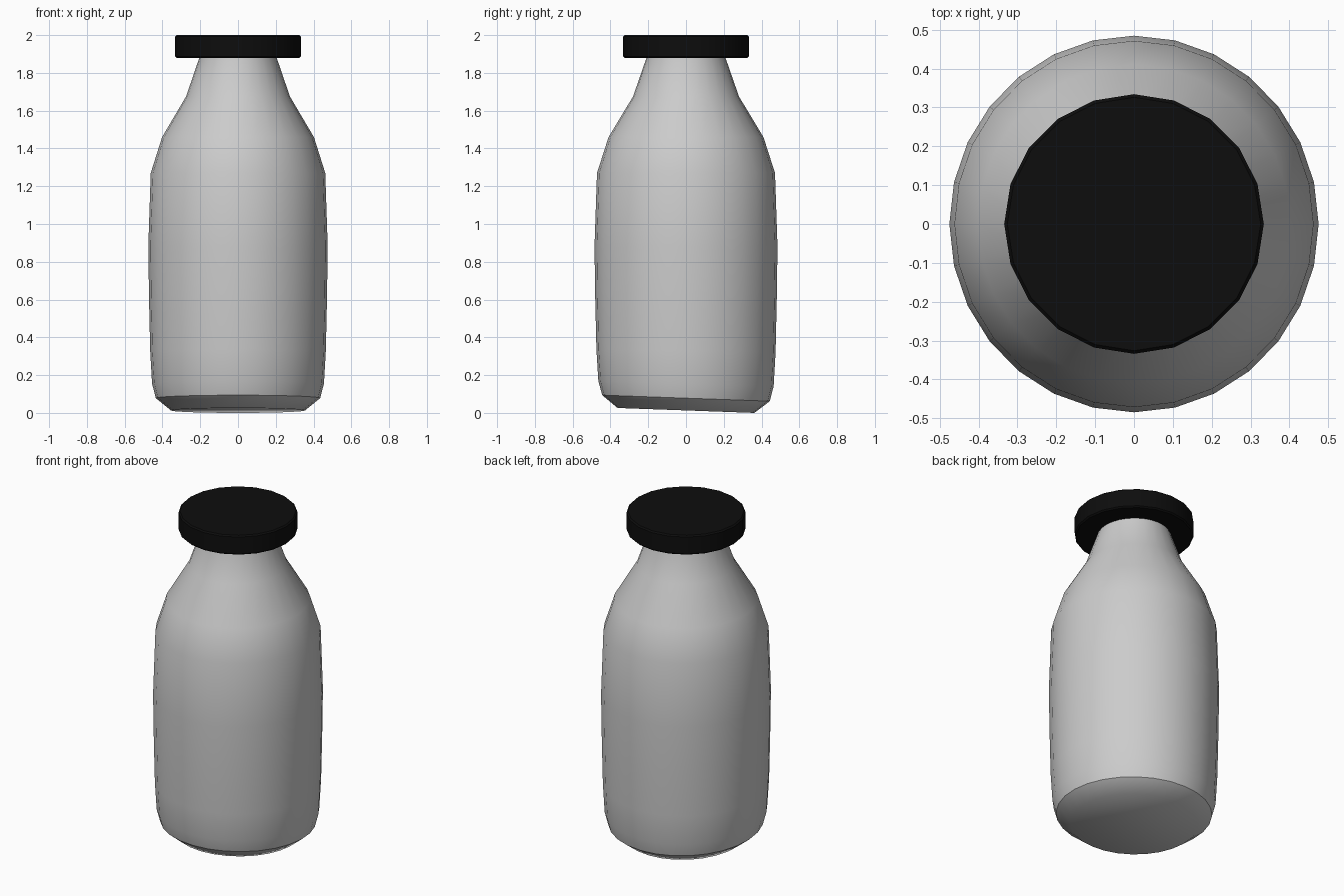
import bpy, bmesh, math

if "Cube" in bpy.data.objects:
    bpy.data.objects.remove(bpy.data.objects["Cube"])

# Lathe a (radius, z) profile into a closed solid; sharp_rings lists rings with a hard edge
def lathe(name, profile, sides, y_scale=1.0, tilt=0.0, tilt_top=0.4, sharp_rings=()):
    bm = bmesh.new()
    rings = []
    for r, z in profile:
        ring = []
        for i in range(sides):
            a = 2 * math.pi * i / sides
            x, y = r * math.cos(a), r * math.sin(a) * y_scale
            dz = -tilt * y * max(0.0, 1 - max(0.0, z - 0.08) / tilt_top)
            ring.append(bm.verts.new((x, y, z + dz)))
        rings.append(ring)
    for lo, hi in zip(rings, rings[1:]):
        for i in range(sides):
            j = (i + 1) % sides
            bm.faces.new((lo[i], lo[j], hi[j], hi[i]))
    bm.faces.new(rings[0][::-1])
    bm.faces.new(rings[-1])
    for f in bm.faces:
        f.smooth = True
    for k in sharp_rings:
        for i in range(sides):
            bm.edges.get((rings[k][i], rings[k][(i + 1) % sides])).smooth = False
    me = bpy.data.meshes.new(name)
    bm.to_mesh(me)
    bm.free()
    ob = bpy.data.objects.new(name, me)
    bpy.context.collection.objects.link(ob)
    return ob

# Bottle body with a slightly tilted base
body = [(0.355, 0.013), (0.435, 0.078), (0.455, 0.155), (0.465, 0.33),
        (0.471, 0.6), (0.475, 0.88), (0.462, 1.27), (0.402, 1.46),
        (0.275, 1.675), (0.205, 1.88), (0.203, 1.90)]
lathe("bottle_body", body, 28, y_scale=1.02, tilt=0.036,
      sharp_rings=(1, len(body) - 1))

# Black cap with narrow rounded rims
cap = lathe("cap", [(0.326, 1.88), (0.334, 1.888), (0.334, 1.992), (0.326, 2.0)], 20,
            sharp_rings=(0, 1, 2, 3))
mat = bpy.data.materials.new("cap_black")
mat.diffuse_color = (0.004, 0.004, 0.004, 1)
mat.use_nodes = True
mat.node_tree.nodes["Principled BSDF"].inputs["Base Color"].default_value = mat.diffuse_color
cap.data.materials.append(mat)
